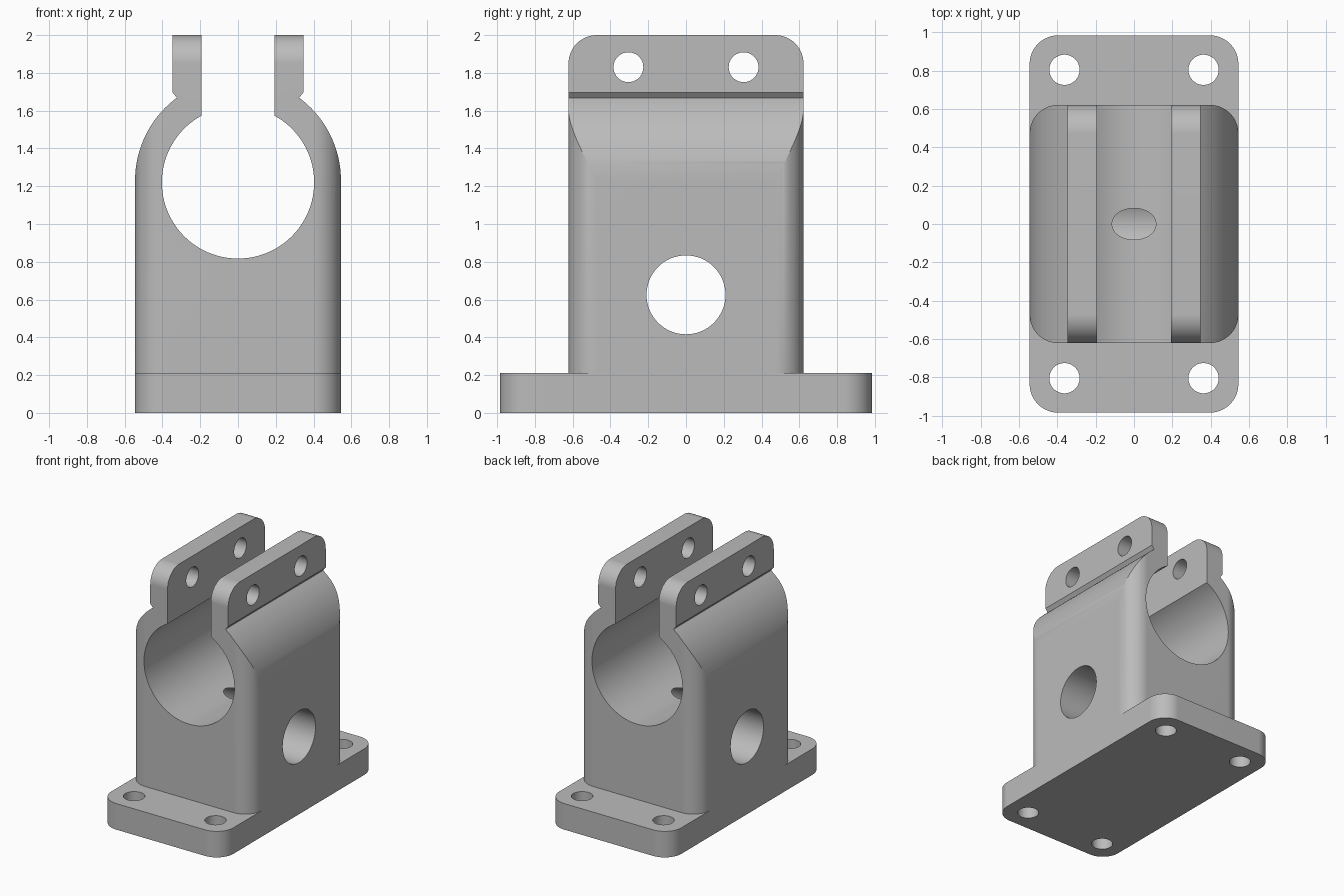
import bpy, bmesh
from math import pi, sin, cos, acos
from mathutils import Matrix, Vector

cube = bpy.data.objects.get("Cube")
if cube:
    bpy.data.objects.remove(cube, do_unlink=True)

# One grey material
grey = bpy.data.materials.new("plain grey")
grey.use_nodes = True
colour = (0.5, 0.5, 0.5, 1)
grey.diffuse_color = colour
grey.node_tree.nodes["Principled BSDF"].inputs["Base Color"].default_value = colour

HALF_X, HALF_Y, BASE_Y = 0.545, 0.622, 0.985
BASE_Z, TOP = 0.21, 2.0
FILLET = 0.15
BORE_Z, BORE_R = 1.22, 0.403
EAR_IN, EAR_OUT, NOTCH = 0.193, 0.347, 0.324


def arc(cx, cy, r, a0, a1, n):
    return [(cx + r * cos(a0 + (a1 - a0) * i / n), cy + r * sin(a0 + (a1 - a0) * i / n))
            for i in range(n + 1)]


def rounded_rect(hx, y0, y1, r):
    corners = [(hx - r, y1 - r), (r - hx, y1 - r), (r - hx, y0 + r), (hx - r, y0 + r)]
    pts = []
    for k, (x, y) in enumerate(corners):
        pts += arc(x, y, r, k * pi / 2, (k + 1) * pi / 2, 14)
    return pts


def extrude(name, outline, axis, start, end):
    """Closed outline swept along an axis: z uses (x, y), y uses (x, z), x uses (y, z)."""
    place = {"z": lambda a, b: (a, b, start),
             "y": lambda a, b: (a, start, b),
             "x": lambda a, b: (start, a, b)}[axis]
    step = Vector([(end - start) * (axis == c) for c in "xyz"])
    bm = bmesh.new()
    face = bm.faces.new([bm.verts.new(place(a, b)) for a, b in outline])
    swept = bmesh.ops.extrude_face_region(bm, geom=[face])["geom"]
    bmesh.ops.translate(bm, vec=step, verts=[v for v in swept if isinstance(v, bmesh.types.BMVert)])
    bmesh.ops.recalc_face_normals(bm, faces=bm.faces)
    mesh = bpy.data.meshes.new(name)
    bm.to_mesh(mesh)
    bm.free()
    mesh.materials.append(grey)
    obj = bpy.data.objects.new(name, mesh)
    bpy.context.collection.objects.link(obj)
    return obj


def apply_all(obj):
    bpy.ops.object.select_all(action="DESELECT")
    obj.select_set(True)
    bpy.context.view_layer.objects.active = obj
    for mod in list(obj.modifiers):
        bpy.ops.object.modifier_apply(modifier=mod.name)


def combine(obj, other, operation):
    mod = obj.modifiers.new("combine", "BOOLEAN")
    mod.object, mod.operation, mod.solver = other, operation, "EXACT"
    apply_all(obj)
    bpy.data.objects.remove(other, do_unlink=True)


def drill(obj, axis, a, b, r, n=48):
    circle = arc(a, b, r, 0, 2 * pi, n)[:-1]
    combine(obj, extrude("drill", circle, axis, -3, 3), "DIFFERENCE")


# Clamp body: front profile with shoulders, ears and open bore
shoulder_z = 1.23
half = [(HALF_X, 0.0)]
half += arc(0, shoulder_z, HALF_X, 0, acos(NOTCH / HALF_X), 24)
half += [(EAR_OUT, 1.697), (EAR_OUT, TOP), (EAR_IN, TOP)]
half += arc(0, BORE_Z, BORE_R, acos(EAR_IN / BORE_R), -pi / 2, 44)
mirrored = [(-x, z) for x, z in reversed(half[:-1])]
body = extrude("clamp_bracket", half + mirrored, "y", -HALF_Y, HALF_Y)

# Round the upright corners, then the upper ear corners
plan = rounded_rect(HALF_X, -HALF_Y, HALF_Y, FILLET)
combine(body, extrude("plan", plan, "z", -1, 3), "INTERSECT")
side = rounded_rect(HALF_Y, -1, TOP, FILLET)
combine(body, extrude("side", side, "x", -2, 2), "INTERSECT")

# Base plate
plate = rounded_rect(HALF_X, -BASE_Y, BASE_Y, FILLET)
combine(body, extrude("base_plate", plate, "z", 0, BASE_Z), "UNION")

# Cross hole, ear bolt holes and base bolt holes
drill(body, "x", 0, 0.625, 0.209, 64)
for s in (-1, 1):
    drill(body, "x", s * 0.305, 1.83, 0.079)
    for t in (-1, 1):
        drill(body, "z", s * 0.363, t * 0.805, 0.079)

# Smooth rounds, crisp edges
bpy.ops.object.select_all(action="DESELECT")
body.select_set(True)
bpy.context.view_layer.objects.active = body
bpy.ops.object.shade_smooth_by_angle(angle=pi / 9)
weighted = body.modifiers.new("even shading", "WEIGHTED_NORMAL")
weighted.keep_sharp = True
